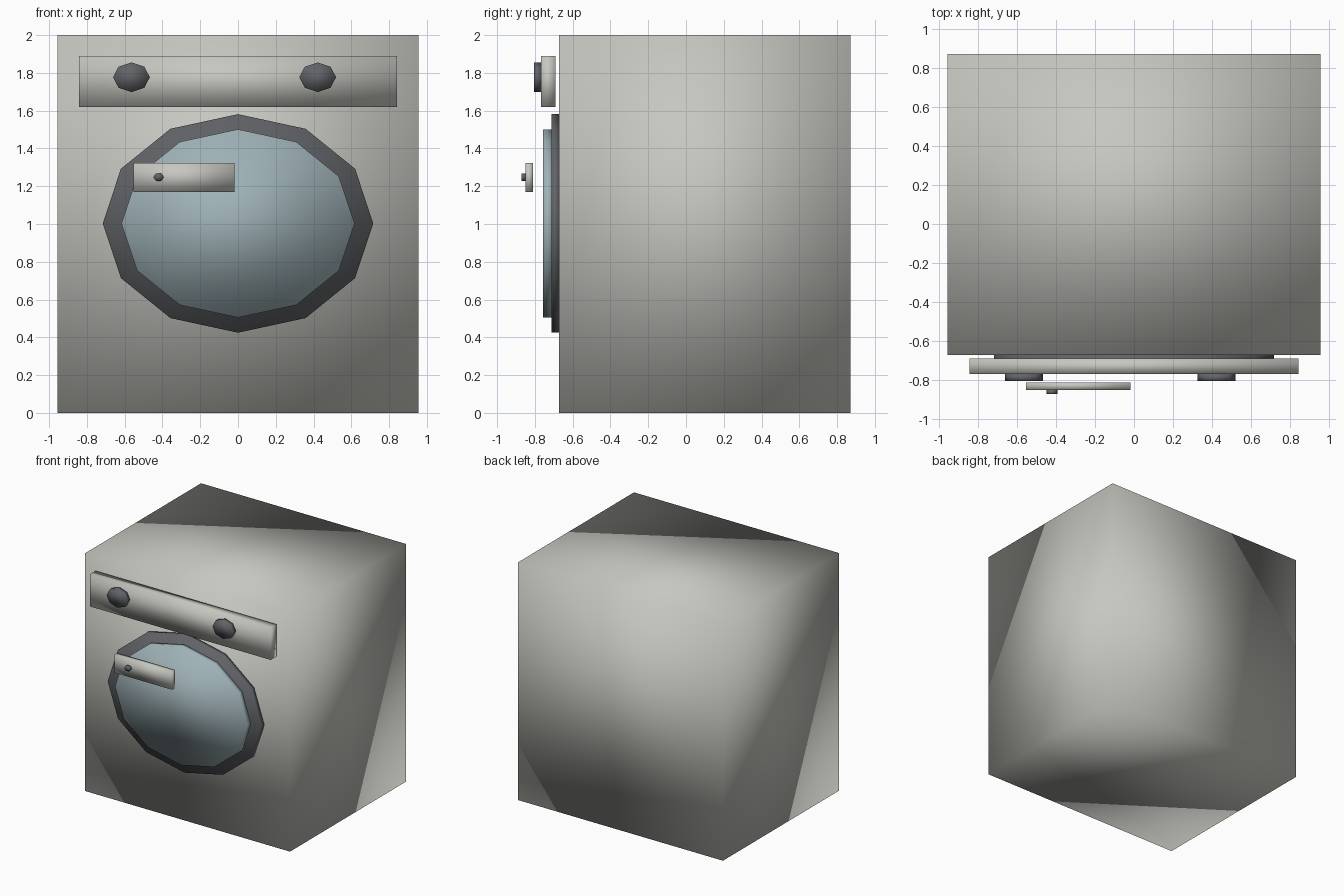
import bpy
import bmesh
from math import radians
from mathutils import Matrix, Vector

default = bpy.data.objects.get("Cube")
if default:
    bpy.data.objects.remove(default, do_unlink=True)


def make_material(name, r, g, b):
    mat = bpy.data.materials.new(name)
    mat.use_nodes = True
    colour = (r, g, b, 1.0)
    mat.diffuse_color = colour
    node = next(n for n in mat.node_tree.nodes if n.type == "BSDF_PRINCIPLED")
    node.inputs["Base Color"].default_value = colour
    return mat


enamel = make_material("warm grey enamel", 0.57, 0.57, 0.53)
charcoal = make_material("charcoal plastic", 0.12, 0.125, 0.135)
glass = make_material("blue grey glass", 0.35, 0.45, 0.48)


def finish(name, bm, mat):
    """Turn the mesh into a smooth shaded object with one material."""
    bmesh.ops.recalc_face_normals(bm, faces=bm.faces)
    for face in bm.faces:
        face.smooth = True
    mesh = bpy.data.meshes.new(name)
    bm.to_mesh(mesh)
    bm.free()
    mesh.materials.append(mat)
    obj = bpy.data.objects.new(name, mesh)
    bpy.context.collection.objects.link(obj)
    return obj


def box(name, low, high, mat):
    """Box between two opposite corners."""
    low, high = Vector(low), Vector(high)
    bm = bmesh.new()
    place = Matrix.Translation((low + high) / 2) @ Matrix.Diagonal(high - low).to_4x4()
    bmesh.ops.create_cube(bm, size=1, matrix=place)
    return finish(name, bm, mat)


def disc(name, x, z, front, back, radius, sides, mat):
    """Wide oval disc facing the front, with a corner pointing sideways."""
    bm = bmesh.new()
    place = (Matrix.Translation((x, (front + back) / 2, z))
             @ Matrix.Diagonal((1, 1, SQUASH, 1))
             @ Matrix.Rotation(radians(90), 4, "X")
             @ Matrix.Rotation(radians(90), 4, "Z"))
    bmesh.ops.create_cone(bm, cap_ends=True, segments=sides, radius1=radius,
                          radius2=radius, depth=back - front, matrix=place)
    return finish(name, bm, mat)


SQUASH = 0.808  # height of every disc relative to its width

# Cabinet
box("cabinet", (-0.955, -0.672, 0), (0.955, 0.872, 2), enamel)

# Control panel with two dials
box("control_panel", (-0.842, -0.768, 1.62), (0.842, -0.69, 1.89), enamel)
for side, x in (("right", -0.564), ("left", 0.422)):
    disc(side + "_dial", x, 1.777, -0.804, -0.768, 0.097, 8, charcoal)

# Door: rim and window
disc("door_rim", 0, 1.003, -0.711, -0.672, 0.716, 12, charcoal)
disc("door_window", 0, 1.003, -0.756, -0.705, 0.617, 12, glass)

# Door latch and its button
box("latch_plate", (-0.554, -0.85, 1.17), (-0.018, -0.811, 1.323), enamel)
disc("latch_button", -0.421, 1.248, -0.872, -0.85, 0.028, 6, charcoal)
